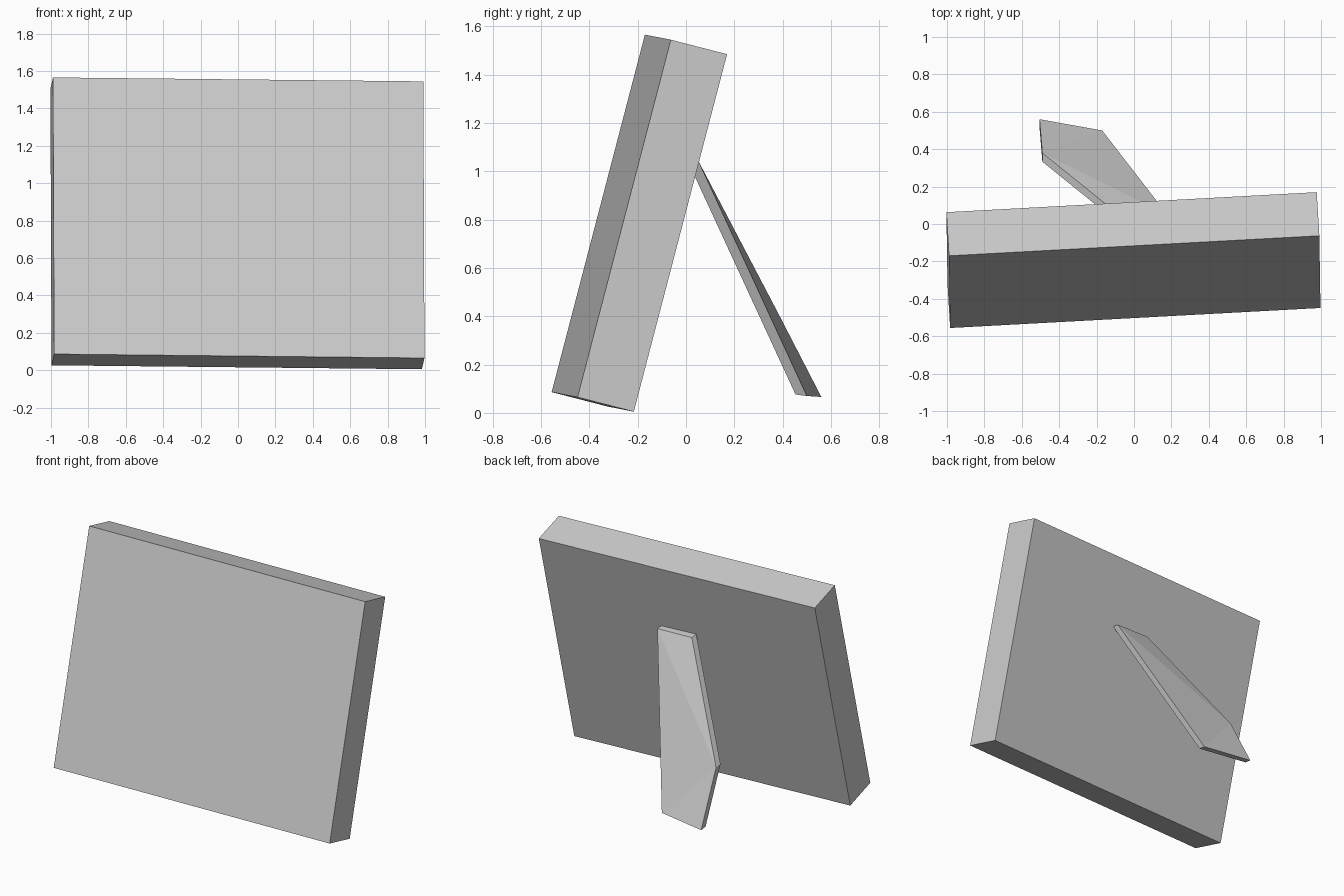
import bpy
from mathutils import Vector

if "Cube" in bpy.data.objects:
    bpy.data.objects.remove(bpy.data.objects["Cube"], do_unlink=True)

# Single light grey
grey = bpy.data.materials.new("light_grey")
grey.use_nodes = True
color = (0.604, 0.604, 0.604, 1)
grey.diffuse_color = color
grey.node_tree.nodes["Principled BSDF"].inputs["Base Color"].default_value = color


def make_plate(name, outline, offset, front_faces):
    """Extrude an outline by an offset; front_faces index the outline, outward."""
    n = len(outline)
    back = [Vector(p) for p in outline]
    verts = back + [p + Vector(offset) for p in back]
    faces = [tuple(f) for f in front_faces]
    faces += [tuple(i + n for i in reversed(f)) for f in front_faces]
    faces += [((i + 1) % n, i, i + n, (i + 1) % n + n) for i in range(n)]
    mesh = bpy.data.meshes.new(name)
    mesh.from_pydata(verts, [], faces)
    mesh.materials.append(grey)
    mesh.update()
    obj = bpy.data.objects.new(name, mesh)
    bpy.context.collection.objects.link(obj)
    return obj


# Thick frame panel, leaning back and slightly turned
corner = Vector((-0.983, -0.556, 0.086))
across = Vector((1.98, 0.107, -0.021))
up = Vector((-0.006, 0.386, 1.479))
depth = (-0.014, 0.233, -0.06)
make_plate("frame_panel",
           [corner, corner + across, corner + across + up, corner + up],
           depth, [(0, 1, 2, 3)])

# Rear support leg: five-sided plate, widest at the bent right edge
leg = [
    (0.178, 0.05, 1.045),     # top left
    (-0.075, 0.045, 1.05),    # top right
    (-0.49, 0.38, 0.415),     # right bend
    (-0.505, 0.56, 0.066),    # foot right
    (-0.17, 0.50, 0.07),      # foot left
]
make_plate("support_leg", leg, (0, -0.047, 0.006),
           [(0, 1, 2), (0, 2, 4), (2, 3, 4)])
